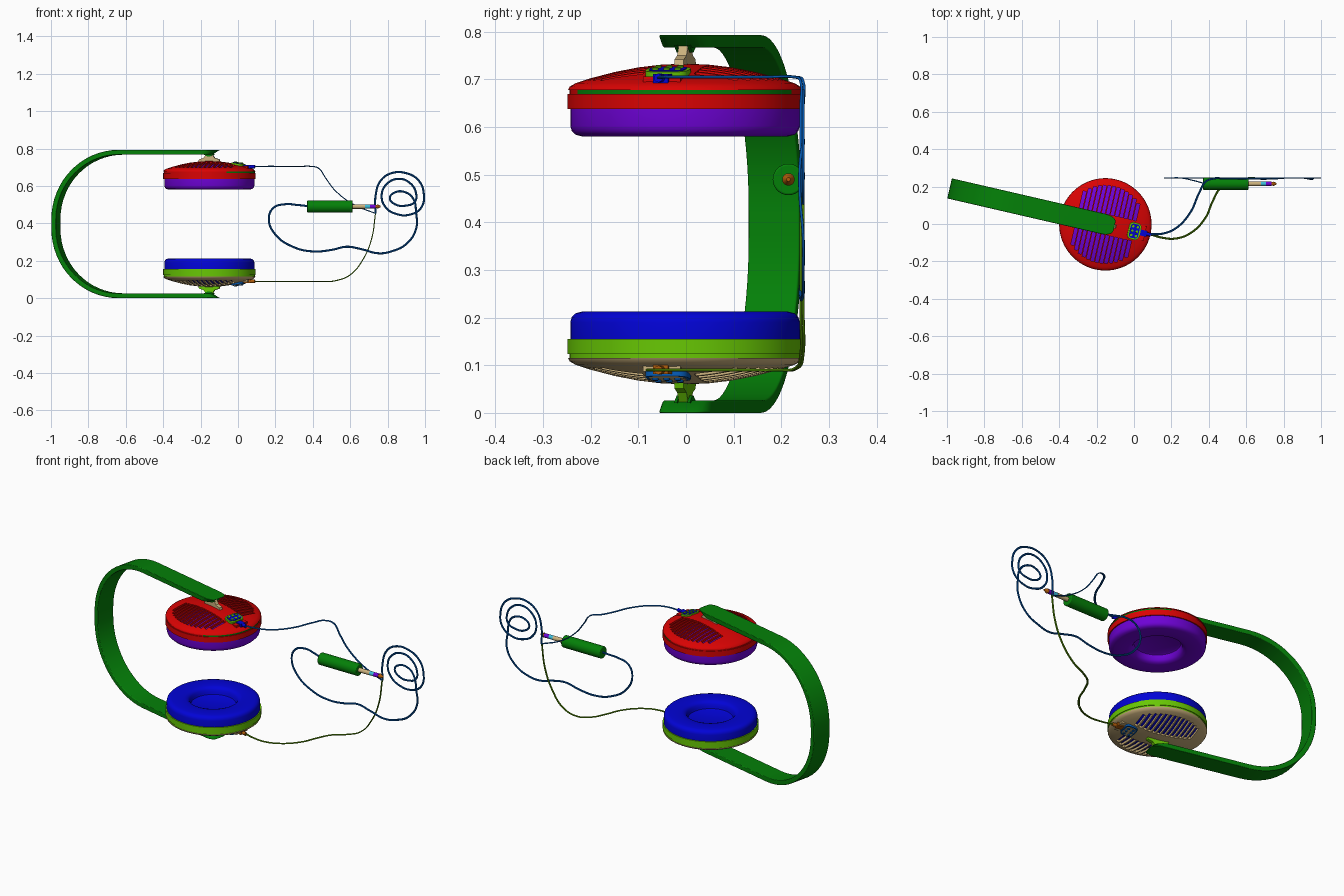
import bpy, bmesh, math
from mathutils import Matrix, Vector

cube = bpy.data.objects.get("Cube")
if cube:
    bpy.data.objects.remove(cube, do_unlink=True)


def material(name, *rgb):
    lin = [((c / 255 + 0.055) / 1.055) ** 2.4 if c > 10 else c / 255 / 12.92 for c in rgb]
    m = bpy.data.materials.new(name)
    m.use_nodes = True
    m.diffuse_color = (*lin, 1)
    m.node_tree.nodes["Principled BSDF"].inputs["Base Color"].default_value = (*lin, 1)
    return m


GREEN = material("green", 4, 128, 8)
RED = material("red", 218, 3, 3)
PURPLE = material("purple", 110, 2, 214)
BLUE = material("blue", 2, 3, 214)
LIME = material("lime", 104, 200, 4)
TAN = material("tan", 204, 178, 126)
BROWN = material("brown", 176, 92, 10)
CABLE_BLUE = material("cable blue", 4, 88, 176)
CABLE_OLIVE = material("cable olive", 84, 144, 6)
CYAN = material("cyan", 60, 190, 220)

HEIGHT = 0.793
# Cups and band share a frame turned about the vertical axis
UPPER = Matrix.Translation((-0.153, -0.002, 0)) @ Matrix.Rotation(math.radians(-13), 4, 'Z')
LOWER = UPPER @ Matrix.Translation((0, 0, HEIGHT)) @ Matrix.Diagonal((1, 1, -1, 1))


def finish(name, bm, mat, matrix=Matrix(), angle=35):
    bmesh.ops.transform(bm, matrix=matrix, verts=bm.verts)
    bmesh.ops.recalc_face_normals(bm, faces=bm.faces)
    me = bpy.data.meshes.new(name)
    bm.to_mesh(me)
    bm.free()
    me.materials.append(mat)
    ob = bpy.data.objects.new(name, me)
    bpy.context.collection.objects.link(ob)
    smooth(ob, angle)
    return ob


def smooth(ob, angle=35):
    bpy.ops.object.select_all(action='DESELECT')
    ob.select_set(True)
    bpy.context.view_layer.objects.active = ob
    bpy.ops.object.shade_smooth_by_angle(angle=math.radians(angle))


def soften(ob, width):
    bev = ob.modifiers.new("soft_edges", 'BEVEL')
    bev.width, bev.segments, bev.angle_limit = width, 3, math.radians(50)


def lathe(profile, steps=72):
    """Spin a closed (radius, z) outline around z."""
    bm = bmesh.new()
    vs = [bm.verts.new((r, 0, z)) for r, z in profile]
    es = [bm.edges.new((vs[i], vs[(i + 1) % len(vs)])) for i in range(len(vs))]
    bmesh.ops.spin(bm, geom=vs + es, cent=(0, 0, 0), axis=(0, 0, 1),
                   angle=2 * math.pi, steps=steps, use_merge=False)
    bmesh.ops.remove_doubles(bm, verts=bm.verts, dist=1e-5)
    bmesh.ops.dissolve_degenerate(bm, edges=bm.edges, dist=1e-6)
    return bm


def prism(outline, half_width):
    """Extrude a (u, z) outline along v."""
    bm = bmesh.new()
    f = bm.faces.new([bm.verts.new((u, -half_width, z)) for u, z in outline])
    ext = bmesh.ops.extrude_face_region(bm, geom=[f])["geom"]
    bmesh.ops.translate(bm, vec=(0, 2 * half_width, 0),
                        verts=[g for g in ext if isinstance(g, bmesh.types.BMVert)])
    return bm


def add_box(bm, x0, x1, y0, y1, z0, z1):
    m = Matrix.Translation(((x0 + x1) / 2, (y0 + y1) / 2, (z0 + z1) / 2))
    bmesh.ops.create_cube(bm, size=1, matrix=m @ Matrix.Diagonal((x1 - x0, y1 - y0, z1 - z0, 1)))


def box(*bounds, corner=0):
    bm = bmesh.new()
    add_box(bm, *bounds)
    if corner:
        upright = [e for e in bm.edges if (e.verts[0].co - e.verts[1].co).to_2d().length < 1e-5]
        bmesh.ops.bevel(bm, geom=upright, offset=corner, segments=5, affect='EDGES', profile=0.5)
    return bm


def rod(x0, x1, y, z, r0, r1):
    bm = bmesh.new()
    m = Matrix.Translation(((x0 + x1) / 2, y, z)) @ Matrix.Rotation(math.pi / 2, 4, 'Y')
    bmesh.ops.create_cone(bm, cap_ends=True, segments=32, radius1=r0, radius2=r1, depth=x1 - x0, matrix=m)
    return bm


# Outer dome of a cup, from centre to rim
DOME = [(0, 0.733), (0.05, 0.731), (0.1, 0.725), (0.15, 0.715), (0.2, 0.702),
        (0.23, 0.692), (0.242, 0.685), (0.246, 0.678)]


def slot_cutter():
    """Two fans of parallel grille slots following the rim."""
    bm = bmesh.new()
    for i in range(13):
        u = (i - 6) * 0.0245
        end = math.sqrt(0.208 ** 2 - u ** 2)
        for s in (1, -1):
            lo, hi = sorted((s * 0.055, s * end))
            add_box(bm, u - 0.0088, u + 0.0088, lo, hi, 0.6, 0.8)
    return bm


def build_cup(side, M, pad, ring, strip, dome, hinge, frame, panel, stud, plug):
    # Cushion with a rounded rim and a deep round well
    finish(side + "_cushion", lathe([
        (0, 0.622), (0.108, 0.622), (0.116, 0.618), (0.119, 0.608), (0.123, 0.594), (0.132, 0.585), (0.148, 0.580),
        (0.215, 0.580), (0.230, 0.584), (0.238, 0.592), (0.241, 0.603), (0.241, 0.64), (0, 0.64)]), pad, M)
    finish(side + "_rim_ring", lathe([(0, 0.638), (0.247, 0.638), (0.247, 0.669), (0, 0.669)]), ring, M)
    # Seam, with a differently coloured stretch facing the cable
    seam = finish(side + "_seam", lathe([(0, 0.668), (0.243, 0.668), (0.243, 0.679), (0, 0.679)]), ring, M)
    seam.data.materials.append(strip)
    for p in seam.data.polygons:
        p.material_index = int(p.center.x - M.translation.x > 0.1)
    finish(side + "_grille_backing", lathe(
        [(r * 0.94, z - 0.013) for r, z in DOME[:-1]] + [(0, 0.668)]), pad, M)

    # Dome shell with the slots cut through it
    shell = DOME + [(0.235, 0.678)] + [(r * 0.95, z - 0.010) for r, z in reversed(DOME[:-1])]
    ob = finish(side + "_grille", lathe(shell), dome, M)
    cutter = finish("slot_cutter", slot_cutter(), dome, M)
    cutter.hide_render = True
    mod = ob.modifiers.new("slots", 'BOOLEAN')
    mod.operation, mod.solver, mod.object = 'DIFFERENCE', 'EXACT', cutter
    bpy.context.view_layer.update()
    cut = bpy.data.meshes.new_from_object(ob.evaluated_get(bpy.context.evaluated_depsgraph_get()))
    ob.modifiers.clear()
    ob.data = cut
    bpy.data.objects.remove(cutter, do_unlink=True)
    smooth(ob)

    # Hinge fin and the clips of the band around it
    finish(side + "_hinge", prism([(-0.06, 0.724), (0.06, 0.724), (0.055, 0.742), (0.03, 0.75),
                                   (0.014, 0.772), (-0.014, 0.772), (-0.03, 0.75), (-0.055, 0.742)], 0.010), hinge, M)
    for s, end in ((1, "back"), (-1, "front")):
        bm = prism([(-0.035, 0.772), (0.03, 0.772), (0.006, 0.757), (-0.006, 0.757)], 0.003)
        bmesh.ops.translate(bm, vec=(0, s * 0.014, 0), verts=bm.verts)
        finish(f"{side}_hinge_clip_{end}", bm, GREEN, M)

    # Control plate lying on the dome: frame, panel and studs
    P = M @ Matrix.Translation((0.158, 0, 0.713)) @ Matrix.Rotation(math.radians(9), 4, 'Y')
    finish(side + "_control_plate", box(-0.033, 0.033, -0.046, 0.046, -0.008, 0.008, corner=0.022), frame, P)
    finish(side + "_control_panel", box(-0.025, 0.025, -0.038, 0.038, 0.006, 0.010, corner=0.015), panel, P)
    bm = bmesh.new()
    for u in (-0.013, 0.013):
        for v in (-0.024, 0, 0.024):
            bmesh.ops.create_cone(bm, cap_ends=True, segments=12, radius1=0.007, radius2=0.007, depth=0.008,
                                  matrix=Matrix.Translation((u, v, 0.010)))
    finish(side + "_control_studs", bm, stud, P)

    # Cable socket in its housing
    finish(side + "_socket_housing", box(0.185, 0.218, -0.040, 0.040, 0.690, 0.706), dome, M)
    finish(side + "_socket", box(0.190, 0.228, -0.016, 0.016, 0.692, 0.711), plug, M)
    finish(side + "_cable_plug", rod(0.222, 0.250, 0, 0.703, 0.009, 0.009), plug, M)


build_cup("upper", UPPER, PURPLE, RED, GREEN, RED, TAN, LIME, BLUE, LIME, BLUE)
build_cup("lower", LOWER, BLUE, LIME, LIME, TAN, LIME, CABLE_BLUE, TAN, CABLE_BLUE, BROWN)

# Headband: two straight arms joined by a rounded bend, tapered at the tips
THICK, BEND, FAR = 0.026, 0.37, -0.855


def band_side(inset):
    r, pts = BEND - inset, []
    for top in (True, False):
        for i in range(17):
            a = math.radians(i * 90 / 16)
            a = a if top else math.pi / 2 - a
            z = HEIGHT - BEND + r * math.cos(a)
            pts.append((FAR + BEND - r * math.sin(a), z if top else HEIGHT - z))
    tip = 0.052 - inset * 1.6
    return [(tip, HEIGHT - inset)] + pts + [(tip, inset)]


bm = prism(band_side(0) + band_side(THICK)[::-1], 0.055)
tips = [e for e in bm.edges if min(v.co.x for v in e.verts) > 0
        and abs(e.verts[0].co.y - e.verts[1].co.y) < 1e-4]
bmesh.ops.bevel(bm, geom=tips, offset=0.03, segments=5, affect='EDGES', profile=0.5)
soften(finish("headband", bm, GREEN, UPPER), 0.007)


def cable(name, pts, axis, spread, radius, mat):
    """Flat twin cable: two strands side by side, square to the given axis."""
    cu = bpy.data.curves.new(name, 'CURVE')
    cu.dimensions = '3D'
    cu.bevel_depth, cu.bevel_resolution, cu.resolution_u = radius, 2, 8
    cu.use_fill_caps = True
    pts = [Vector(p) for p in pts]
    for s in (spread, -spread):
        sp = cu.splines.new('BEZIER')
        sp.bezier_points.add(len(pts) - 1)
        for i, bp in enumerate(sp.bezier_points):
            along = pts[min(i + 1, len(pts) - 1)] - pts[max(i - 1, 0)]
            bp.co = pts[i] + along.cross(Vector(axis)).normalized() * s
            bp.handle_left_type = bp.handle_right_type = 'AUTO'
    cu.materials.append(mat)
    bpy.context.collection.objects.link(bpy.data.objects.new(name, cu))


# Thin leads from the cups to the join
Y = 0.2435
cable("upper_lead", [(0.085, -0.055, 0.703), (0.15, -0.052, 0.705), (0.22, -0.025, 0.705), (0.30, 0.06, 0.705),
                     (0.35, 0.17, 0.705), (0.385, 0.228, 0.705), (0.43, Y, 0.695), (0.47, Y, 0.64), (0.52, Y, 0.575),
                     (0.62, Y, 0.50), (0.735, Y, 0.453)], (0, 0, 1), 0.0028, 0.0028, CABLE_BLUE)
cable("lower_lead", [(0.085, -0.055, 0.09), (0.15, -0.073, 0.09), (0.22, -0.078, 0.09), (0.30, -0.05, 0.09),
                     (0.38, 0.03, 0.09), (0.42, 0.12, 0.09), (0.46, 0.19, 0.09), (0.52, 0.23, 0.093),
                     (0.60, Y, 0.125), (0.67, Y, 0.21), (0.715, Y, 0.32), (0.735, Y, 0.453)],
      (0, 0, 1), 0.0028, 0.0028, CABLE_OLIVE)

# Main cable: coil of shrinking loops, then a long run back to the jack
coil = [(0.735, 0.453), (0.736, 0.55), (0.762, 0.627), (0.82, 0.668), (0.90, 0.668), (0.965, 0.63), (0.993, 0.56),
        (0.98, 0.485), (0.92, 0.447), (0.85, 0.449), (0.79, 0.485), (0.768, 0.55), (0.795, 0.61), (0.86, 0.638),
        (0.92, 0.615), (0.952, 0.56), (0.945, 0.515), (0.90, 0.495), (0.84, 0.502), (0.812, 0.535), (0.84, 0.566),
        (0.90, 0.564), (0.938, 0.53), (0.952, 0.46), (0.952, 0.37), (0.90, 0.29), (0.82, 0.25), (0.75, 0.24),
        (0.66, 0.262), (0.58, 0.275), (0.50, 0.258), (0.40, 0.250), (0.30, 0.272), (0.20, 0.34), (0.165, 0.425),
        (0.19, 0.483), (0.25, 0.502)]
# It lifts slightly where it crosses the coil and the lower lead
lift = {22: 0.006, 23: 0.007, 27: 0.005, 28: 0.006}
cable("main_cable", [(x, 0.246 - lift.get(i, 0), z) for i, (x, z) in enumerate(coil)]
      + [(0.32, 0.232, 0.498), (0.375, 0.217, 0.492)], (0, 1, 0), 0.0026, 0.003, CABLE_BLUE)

# Jack
JY, JZ = 0.215, 0.49
soften(finish("jack_grip", rod(0.37, 0.612, JY, JZ, 0.033, 0.033), GREEN), 0.004)
for name, x0, x1, r0, r1, mat in [
        ("jack_sleeve", 0.610, 0.680, 0.012, 0.012, TAN), ("jack_first_ring", 0.680, 0.706, 0.0115, 0.0115, CYAN),
        ("jack_second_ring", 0.706, 0.735, 0.0115, 0.0115, PURPLE), ("jack_neck", 0.735, 0.742, 0.009, 0.009, BROWN),
        ("jack_tip", 0.742, 0.762, 0.013, 0.004, BROWN)]:
    finish(name, rod(x0, x1, JY, JZ, r0, r1), mat)
